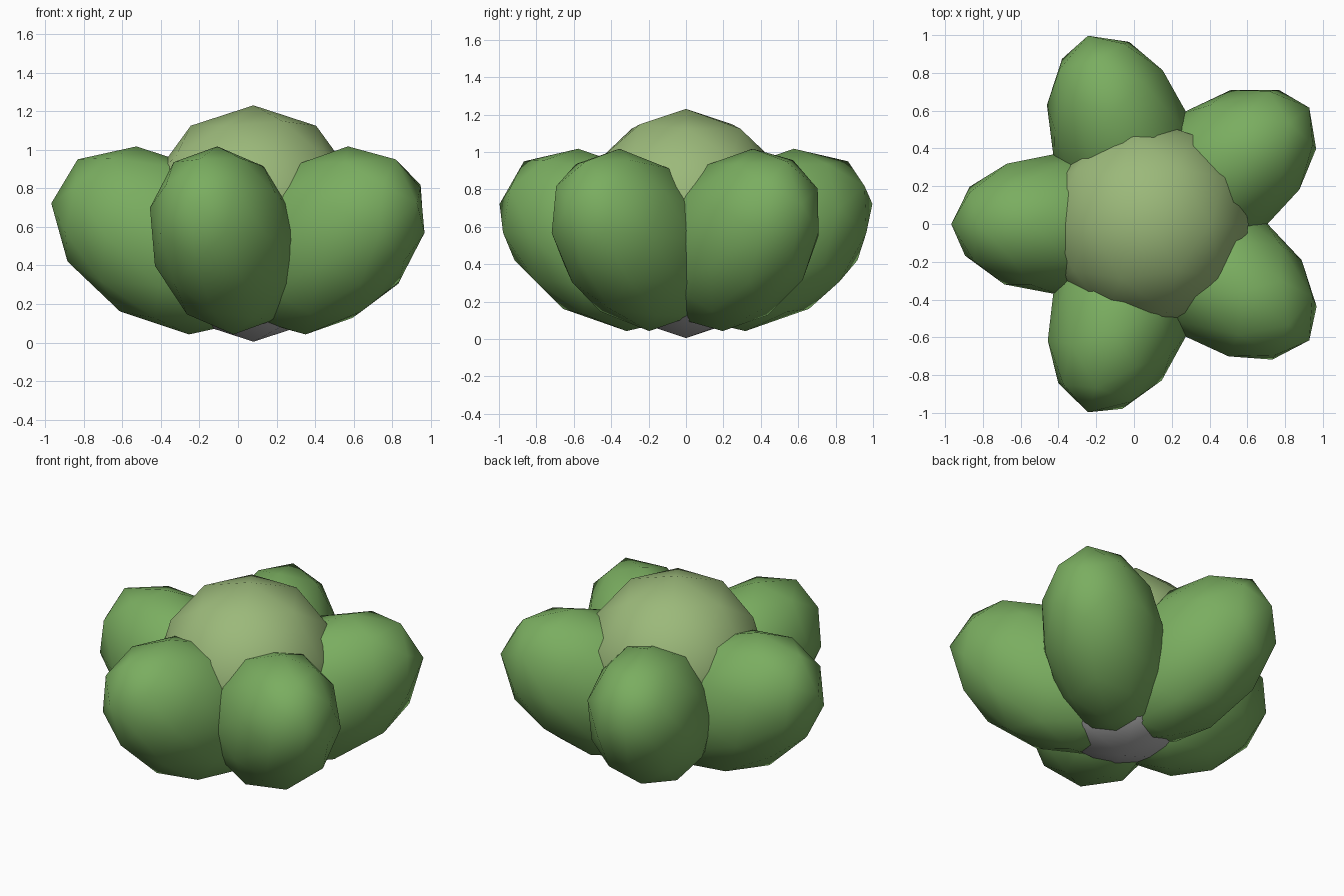
import bpy
from math import radians
from mathutils import Matrix, Vector

cube = bpy.data.objects.get("Cube")
if cube:
    bpy.data.objects.remove(cube, do_unlink=True)


def material(name, rgb):
    mat = bpy.data.materials.new(name)
    mat.use_nodes = True
    mat.diffuse_color = (*rgb, 1)
    mat.node_tree.nodes["Principled BSDF"].inputs["Base Color"].default_value = (*rgb, 1)
    return mat


LEAF = material("leaf green", (0.195, 0.42, 0.117))
HEART = material("pale green", (0.33, 0.485, 0.195))
BASE = material("base grey", (0.45, 0.45, 0.45))


def blob(name, radii, matrix, mat):
    """Coarse smooth-shaded ellipsoid, lying with its pole sideways."""
    bpy.ops.mesh.primitive_ico_sphere_add(subdivisions=2, radius=1)
    obj = bpy.context.object
    obj.name = name
    lying = Matrix.Rotation(radians(90), 4, "X")
    obj.data.transform(matrix @ lying @ Matrix.Diagonal((*radii, 1)))
    obj.data.materials.append(mat)
    obj.data.shade_smooth()
    return obj


AXIS = Vector((0.08, 0, 0))

# Round heart and the base beneath it
blob("heart", (0.553,) * 3, Matrix.Translation(AXIS + Vector((0, 0, 0.677))), HEART)
blob("base", (0.53,) * 3, Matrix.Translation(AXIS + Vector((0, 0, 0.535))), BASE)

# Five plump leaves leaning outward around the heart
for i in range(5):
    place = (Matrix.Translation(AXIS)
             @ Matrix.Rotation(radians(36 + 72 * i), 4, "Z")
             @ Matrix.Translation((0.47, 0, 0.53))
             @ Matrix.Rotation(radians(-31), 4, "Y"))
    blob(f"leaf_{i + 1}", (0.625, 0.43, 0.376), place, LEAF)
